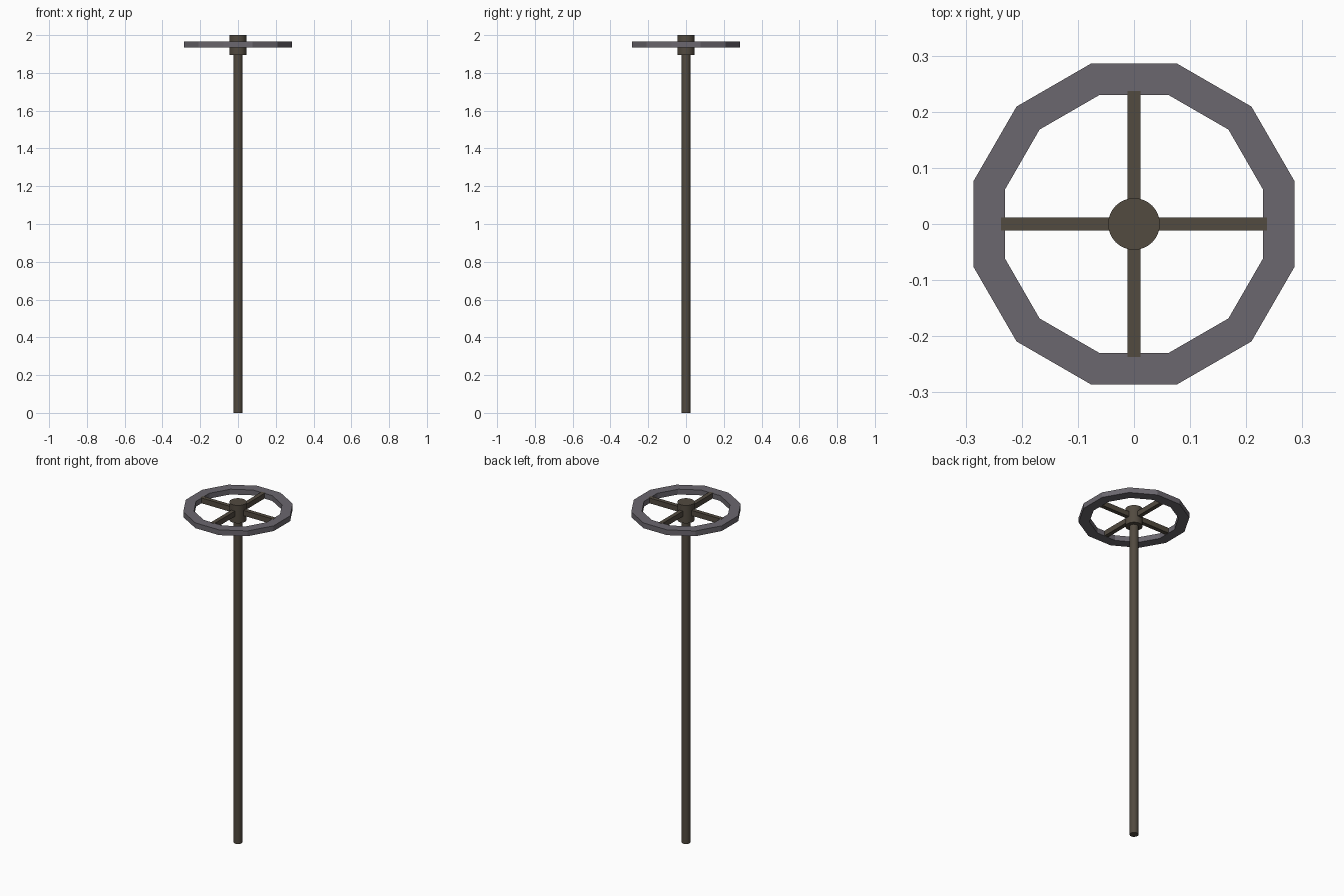
import bpy, bmesh, math

if "Cube" in bpy.data.objects:
    bpy.data.objects.remove(bpy.data.objects["Cube"])


def material(name, rgb):
    m = bpy.data.materials.new(name)
    m.diffuse_color = (*rgb, 1)
    m.use_nodes = True
    m.node_tree.nodes["Principled BSDF"].inputs["Base Color"].default_value = m.diffuse_color
    return m


brown = material("dark_brown_metal", (0.084, 0.069, 0.051))
grey = material("violet_grey_metal", (0.147, 0.136, 0.156))


def cylinder(name, radius, z0, z1, sides, mat):
    bpy.ops.mesh.primitive_cylinder_add(vertices=sides, radius=radius, depth=z1 - z0,
                                        location=(0, 0, (z0 + z1) / 2))
    ob = bpy.context.object
    ob.name = name
    ob.data.materials.append(mat)
    bpy.ops.object.shade_smooth_by_angle(angle=math.radians(30))
    return ob


# Long shaft and hub
cylinder("shaft", 0.024, 0, 1.95, 16, brown)
cylinder("hub", 0.046, 1.895, 2.0, 32, brown)

# Twelve-sided flat rim, with a flat side facing each axis
SIDES, OUTER, INNER, Z0, Z1 = 12, 0.296, 0.238, 1.934, 1.965
bm = bmesh.new()
rings = []
for i in range(SIDES):
    a = math.radians(15) + i * math.tau / SIDES
    rings.append([bm.verts.new((r * math.cos(a), r * math.sin(a), z))
                  for r, z in ((OUTER, Z0), (OUTER, Z1), (INNER, Z1), (INNER, Z0))])
for i in range(SIDES):
    p, q = rings[i], rings[(i + 1) % SIDES]
    for k in range(4):
        n = (k + 1) % 4
        bm.faces.new((p[k], q[k], q[n], p[n]))
bmesh.ops.recalc_face_normals(bm, faces=bm.faces)
mesh = bpy.data.meshes.new("rim")
bm.to_mesh(mesh)
bm.free()
mesh.materials.append(grey)
bpy.context.collection.objects.link(bpy.data.objects.new("rim", mesh))

# Four spokes, ends let into the rim
for i in range(4):
    a = i * math.pi / 2
    bpy.ops.mesh.primitive_cube_add(size=1, rotation=(0, 0, a),
                                    location=(0.1285 * math.cos(a), 0.1285 * math.sin(a), 1.9505))
    spoke = bpy.context.object
    spoke.name = f"spoke_{i + 1}"
    spoke.scale = (0.217, 0.024, 0.031)
    spoke.data.materials.append(brown)
